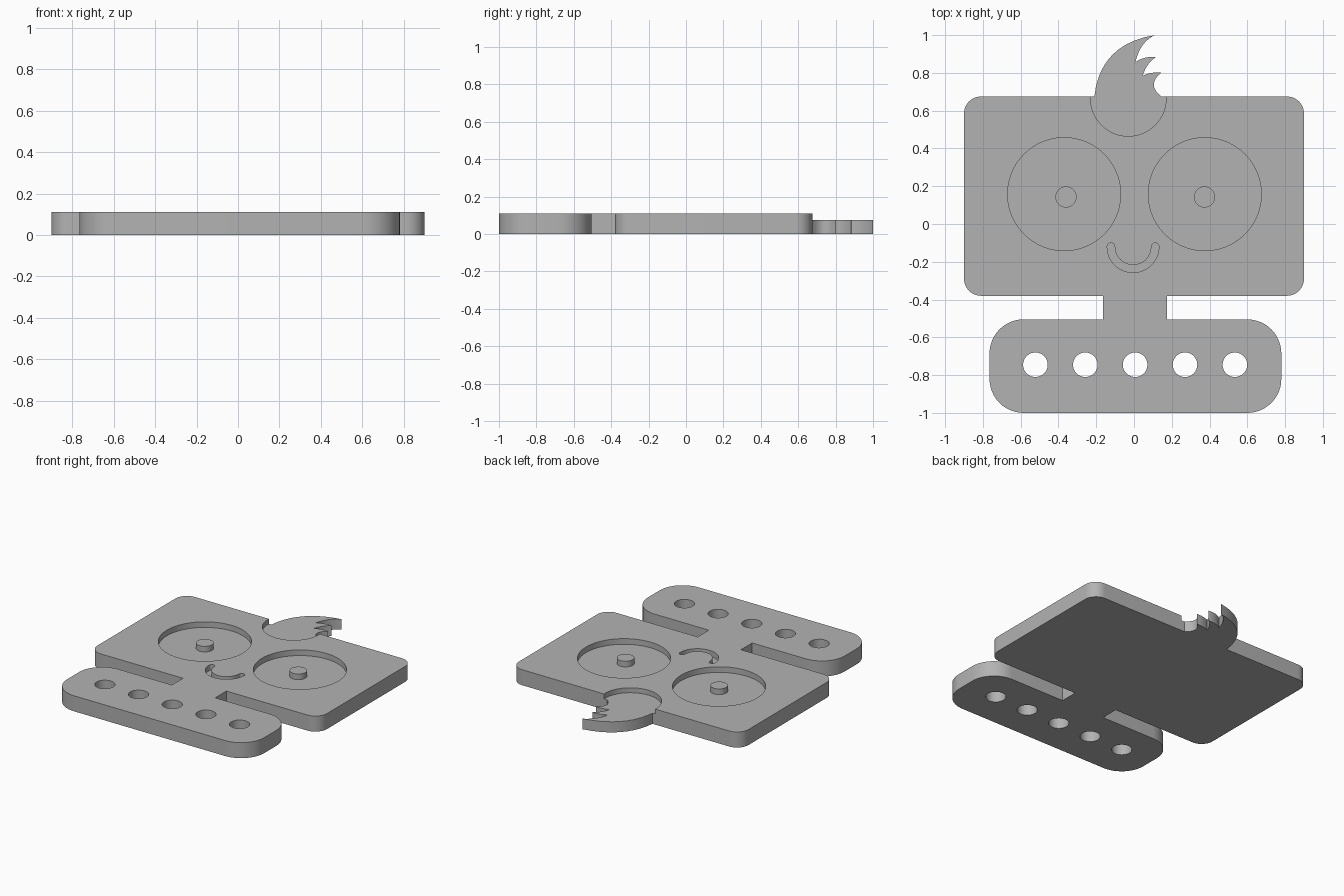
import bpy, bmesh
from math import cos, sin, pi, radians

if "Cube" in bpy.data.objects:
    bpy.data.objects.remove(bpy.data.objects["Cube"], do_unlink=True)

TOP, HAIR_TOP, FLOOR = 0.11, 0.075, 0.07

grey = bpy.data.materials.new("plain grey")
grey.use_nodes = True
colour = (0.45, 0.45, 0.45, 1)
grey.diffuse_color = colour
grey.node_tree.nodes["Principled BSDF"].inputs["Base Color"].default_value = colour


def arc(cx, cy, r, start, end, steps):
    angles = [radians(start + (end - start) * i / steps) for i in range(steps + 1)]
    return [(cx + r * cos(a), cy + r * sin(a)) for a in angles]


def circle(cx, cy, r, steps=64):
    return arc(cx, cy, r, 0, 360, steps)[:-1]


def rounded_box(x0, x1, y0, y1, r):
    corners = [(x1 - r, y1 - r), (x0 + r, y1 - r), (x0 + r, y0 + r), (x1 - r, y0 + r)]
    return [p for i, (x, y) in enumerate(corners)
            for p in arc(x, y, r, 90 * i, 90 * i + 90, 12)]


def bend(a, mid, b, steps=8):
    """Quadratic curve that passes through mid; the last point is left out."""
    c = [2 * mid[k] - (a[k] + b[k]) / 2 for k in (0, 1)]
    ts = [i / steps for i in range(steps)]
    return [tuple((1 - t) ** 2 * a[k] + 2 * t * (1 - t) * c[k] + t * t * b[k]
                  for k in (0, 1)) for t in ts]


def slab(name, outline, z0, z1):
    bm = bmesh.new()
    face = bm.faces.new([bm.verts.new((x, y, z0)) for x, y in outline])
    new = bmesh.ops.extrude_face_region(bm, geom=[face])["geom"]
    bmesh.ops.translate(bm, vec=(0, 0, z1 - z0),
                        verts=[v for v in new if isinstance(v, bmesh.types.BMVert)])
    bmesh.ops.recalc_face_normals(bm, faces=bm.faces)
    mesh = bpy.data.meshes.new(name)
    bm.to_mesh(mesh)
    bm.free()
    mesh.materials.append(grey)
    obj = bpy.data.objects.new(name, mesh)
    bpy.context.collection.objects.link(obj)
    return obj


def combine(target, tool, operation):
    mod = target.modifiers.new(tool.name, "BOOLEAN")
    mod.operation, mod.solver, mod.object = operation, "EXACT", tool
    bpy.context.view_layer.objects.active = target
    bpy.ops.object.modifier_apply(modifier=mod.name)
    bpy.data.objects.remove(tool, do_unlink=True)


# Head, neck and foot plate
plate = slab("face_plate", rounded_box(-0.9, 0.9, -0.38, 0.675, 0.09), 0, TOP)
combine(plate, slab("foot", rounded_box(-0.765, 0.78, -1, -0.505, 0.18), 0, TOP), "UNION")
neck = [(-0.165, -0.6), (0.175, -0.6), (0.175, -0.3), (-0.165, -0.3)]
combine(plate, slab("neck", neck, 0, TOP), "UNION")

# Tuft of hair: each stroke is start, point along the way, end
strokes = [
    ((-0.21, 0.675), (-0.115, 0.895), (0.11, 1.0)),
    ((0.11, 1.0), (0.045, 0.945), (0.008, 0.857)),
    ((0.008, 0.857), (0.058, 0.88), (0.115, 0.883)),
    ((0.115, 0.883), (0.073, 0.842), (0.046, 0.785)),
    ((0.046, 0.785), (0.095, 0.8), (0.145, 0.802)),
    ((0.145, 0.802), (0.105, 0.738), (0.145, 0.675)),
]
hair = [p for s in strokes for p in bend(*s, steps=10)]
hair += [(0.145, 0.675), (0.145, 0.62), (-0.21, 0.62)]
combine(plate, slab("hair", hair, 0, HAIR_TOP), "UNION")
combine(plate, slab("hair_recess", circle(-0.03, 0.665, 0.2), HAIR_TOP, 0.2), "DIFFERENCE")

# Eye sockets
for x in (-0.37, 0.375):
    combine(plate, slab("eye_socket", circle(x, 0.158, 0.299, 96), FLOOR, 0.2), "DIFFERENCE")

# Smile groove with round ends
mx, my, mr, half = -0.005, -0.12, 0.117, 0.02
smile = (arc(mx, my, mr + half, 180, 360, 32) + arc(mx + mr, my, half, 0, 180, 12)[1:]
         + arc(mx, my, mr - half, 360, 180, 32)[1:]
         + arc(mx - mr, my, half, 0, 180, 12)[1:-1])
combine(plate, slab("smile", smile, FLOOR, 0.2), "DIFFERENCE")

# Row of holes through the foot
for i in range(5):
    hole = circle(-0.522 + 0.264 * i, -0.745, 0.065, 48)
    combine(plate, slab("foot_hole", hole, -0.1, 0.2), "DIFFERENCE")

# Pupils standing in the sockets
pupils = [slab(side + "_pupil", circle(x, 0.143, 0.056, 48), FLOOR - 0.01, TOP)
          for side, x in (("right", -0.36), ("left", 0.373))]

# Smooth the round walls, keep the edges sharp
bpy.ops.object.select_all(action="DESELECT")
for obj in [plate] + pupils:
    obj.select_set(True)
bpy.context.view_layer.objects.active = plate
bpy.ops.object.shade_smooth_by_angle(angle=radians(30))
